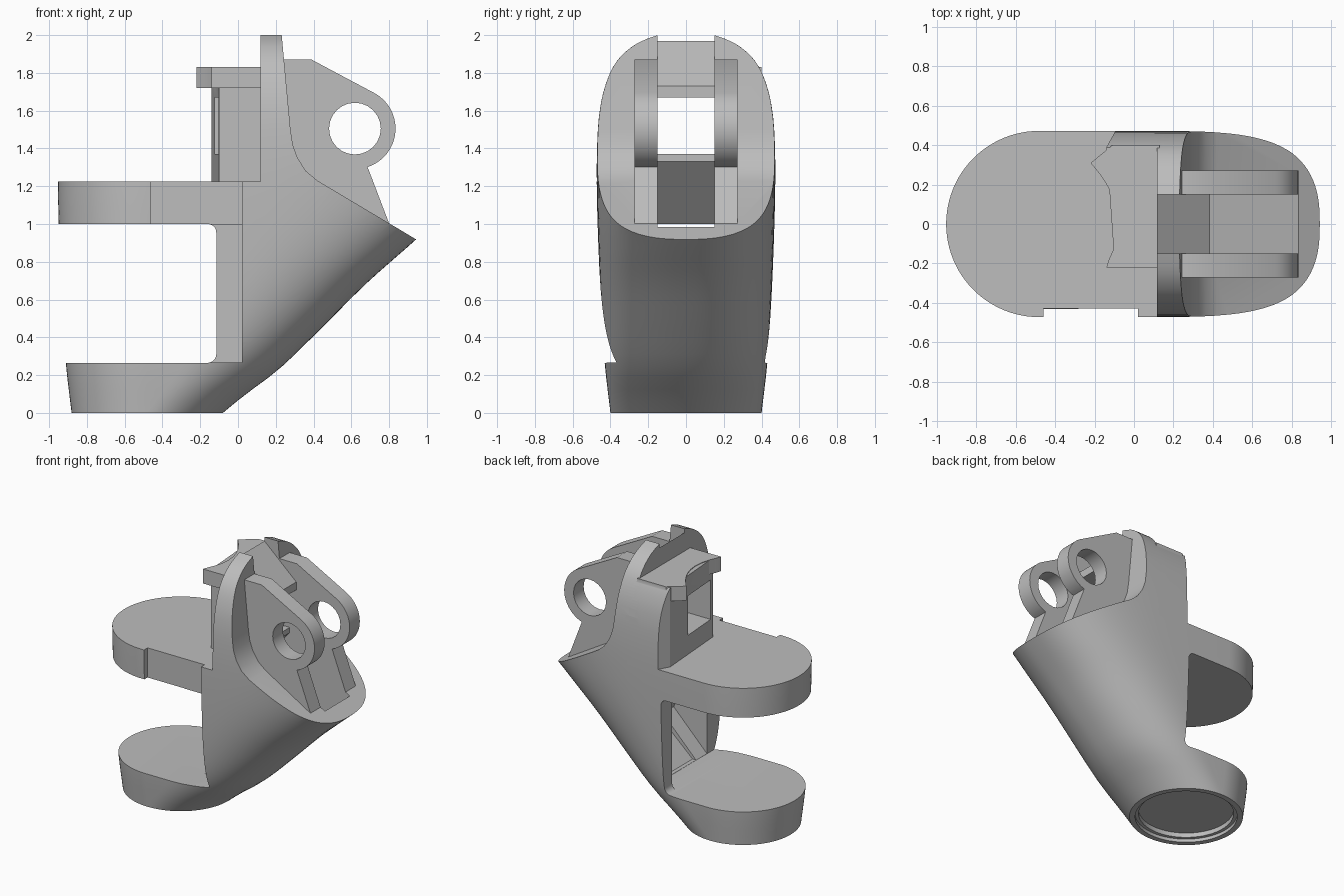
import bpy, bmesh, math
from mathutils import Vector

cube = bpy.data.objects.get("Cube")
if cube:
    bpy.data.objects.remove(cube)

grey = bpy.data.materials.new("plain_grey")
grey.use_nodes = True
grey.diffuse_color = (0.51, 0.51, 0.51, 1)
grey.node_tree.nodes["Principled BSDF"].inputs["Base Color"].default_value = (0.51, 0.51, 0.51, 1)


def finish(bm, name):
    bmesh.ops.recalc_face_normals(bm, faces=bm.faces)
    mesh = bpy.data.meshes.new(name)
    bm.to_mesh(mesh)
    bm.free()
    mesh.materials.append(grey)
    obj = bpy.data.objects.new(name, mesh)
    bpy.context.collection.objects.link(obj)
    return obj


def prism(name, points, low, high, axis="y"):
    """Extrude an outline in xz along y, or in xy along z."""
    bm = bmesh.new()
    place = (lambda a, b: (a, low, b)) if axis == "y" else (lambda a, b: (a, b, low))
    face = bm.faces.new([bm.verts.new(place(a, b)) for a, b in points])
    out = bmesh.ops.extrude_face_region(bm, geom=[face])
    step = Vector((0, high - low, 0)) if axis == "y" else Vector((0, 0, high - low))
    bmesh.ops.translate(bm, vec=step, verts=[v for v in out["geom"] if isinstance(v, bmesh.types.BMVert)])
    return finish(bm, name)


def arc(cx, cy, r, start, end, n):
    angles = [math.radians(start + (end - start) * i / n) for i in range(n + 1)]
    return [(cx + r * math.cos(a), cy + r * math.sin(a)) for a in angles]


def combine(target, tool, operation):
    mod = target.modifiers.new("join", "BOOLEAN")
    mod.operation = operation
    mod.solver = "EXACT"
    mod.object = tool
    bpy.context.view_layer.objects.active = target
    bpy.ops.object.modifier_apply(modifier=mod.name)
    bpy.data.objects.remove(tool)


def lookup(table, z):
    """Smooth curve through the table's points."""
    def slope(i):
        (z0, a), (z1, b) = table[max(i - 1, 0)], table[min(i + 1, len(table) - 1)]
        return (b - a) / (z1 - z0)
    i = max(k for k in range(len(table) - 1) if k == 0 or table[k][0] <= z)
    (z0, a), (z1, b) = table[i], table[i + 1]
    h = z1 - z0
    t = (z - z0) / h
    return (a * (1 + 2 * t) * (1 - t) ** 2 + b * t * t * (3 - 2 * t)
            + h * t * (1 - t) * (slope(i) * (1 - t) - slope(i + 1) * t))


# Lofted outer skin: round foot leaning out into a long oval
half_width = [(0, .4), (.26, .43), (.6, .452), (1, .468), (1.3, .473), (1.5, .467), (1.6, .457), (1.7, .437),
              (1.8, .402), (1.87, .36), (1.93, .298), (1.97, .232), (2, .15)]
front_reach = [(0, -.08), (.09, .03), (.23, .215), (.44, .433), (.69, .685), (.92, .945), (1.3, 1.36), (2, 1.7)]
bulge_start = [(0, -.48), (.26, -.29), (.5, -.18), (1, 0), (2, .1)]
levels = [i / 16 for i in range(26)] + [1.62 + .02 * i for i in range(20)]
bm = bmesh.new()
rings = []
N = 48
for z in levels:
    w, reach, mid = (lookup(t, z) for t in (half_width, front_reach, bulge_start))
    power = 2 / (2 + .65 * min(z, 1))
    ring = []
    for i in range(N + 1):
        a = -math.pi / 2 + math.pi * i / N
        c, s = max(math.cos(a), 0), math.sin(a)
        ring.append((mid + (reach - mid) * c ** power, w * math.copysign(abs(s) ** power, s)))
    for i in range(N + 1):
        a = math.pi / 2 + math.pi * i / N
        ring.append((-.481 + w * math.cos(a), w * math.sin(a)))
    rings.append([bm.verts.new((x, y, z)) for x, y in ring])
top_cap = [bm.verts.new((v.co.x, v.co.y, 2)) for v in rings[-1]]
bm.faces.new(top_cap)
rings.append(top_cap)
for lower, upper in zip(rings, rings[1:]):
    for i in range(len(lower)):
        j = (i + 1) % len(lower)
        bm.faces.new((lower[i], lower[j], upper[j], upper[i]))
bm.faces.new(rings[0])
bmesh.ops.remove_doubles(bm, verts=bm.verts, dist=1e-5)
body = finish(bm, "bracket_body")

# Rear block above the upper shelf, trimmed to the skin
skin = body.copy()
skin.data = body.data.copy()
bpy.context.collection.objects.link(skin)
block_plan = [(.15, -.18), (-.1, -.18), (-.14, .39), (-.09, .48), (.15, .48)]
block = prism("rear_block", block_plan, 1.2, 1.825, "z")
combine(block, skin, "INTERSECT")

# Side outline: two shelves, back post and slanted face
side = [(-1.2, -.1), (1.3, -.1), (1.3, .706), (.42, 1.23), (.36, 1.28), (.315, 1.35), (.29, 1.42),
        (.278, 1.5), (.222, 2.1), (.118, 2.1), (.118, 1.225), (-1.2, 1.225), (-1.2, 1)]
side += arc(-.16, .955, .045, 90, 0, 5) + arc(-.16, .31, .045, 0, -90, 5) + [(-1.2, .265)]
combine(body, prism("side_outline", side, -.8, .8), "INTERSECT")
combine(body, block, "UNION")

# Ledge with a scooped edge
ledge = [(.13, -.22), (.13, .4), (-.11, .4), (-.22, .31)]
ledge += [(-.08 - .14 * (y / .31) ** 2, y) for y in (.25, .19, .13, .07, 0, -.07, -.13, -.18)] + [(-.14, -.22)]
combine(body, prism("top_ledge", ledge, 1.72, 1.83, "z"), "UNION")

# Twin lugs, made as one block and split by the slot below
lug = [(.2, 1.87), (.39, 1.87)] + arc(.62, 1.505, .214, 62, -72, 24) + [(.8, 1.003), (.74, .97), (.2, 1.15)]
combine(body, prism("lug_block", lug, -.272, .272), "UNION")
combine(body, prism("lug_hole", arc(.619, 1.505, .137, 0, 345, 23), -.5, .5), "DIFFERENCE")

# Central slot with its window, sloped roof and inner ramp
slot = [(.1, 1.97), (.1, 2.2), (1.2, 2.2), (1.2, .983), (.835, .983), (.05, .268), (-.3, .268),
        (-.3, .998), (.03, .998), (.33, 1.33), (.33, 1.37), (-.3, 1.37), (-.3, 1.67), (.385, 1.67),
        (.385, 1.73), (.118, 1.97)]
combine(body, prism("slot", slot, -.15, .15), "DIFFERENCE")

# Wide pocket between the shelves, open towards the front side
pocket = [(-.3, .267), (.02, .267), (.3, .55), (.05, .999), (-.3, .999)]
combine(body, prism("pocket", pocket, -.28, .33), "DIFFERENCE")
opening = [(-1.1, .266), (.02, .266), (.02, .9985), (-1.1, .9985)]
combine(body, prism("side_opening", opening, -.7, -.2), "DIFFERENCE")

# Shallow flat on the front edge of the upper shelf
combine(body, prism("side_flat", [(-.46, .9), (.02, .9), (.02, 1.4), (-.46, 1.4)], -.7, -.43), "DIFFERENCE")

# Stepped round recess under the foot
for radius, depth in ((.36, .025), (.335, .06)):
    combine(body, prism("recess", arc(-.48, 0, radius, 0, 355, 71), -.1, depth, "z"), "DIFFERENCE")

bpy.ops.object.select_all(action="DESELECT")
body.select_set(True)
bpy.context.view_layer.objects.active = body
bpy.ops.object.shade_smooth_by_angle(angle=math.radians(30))
